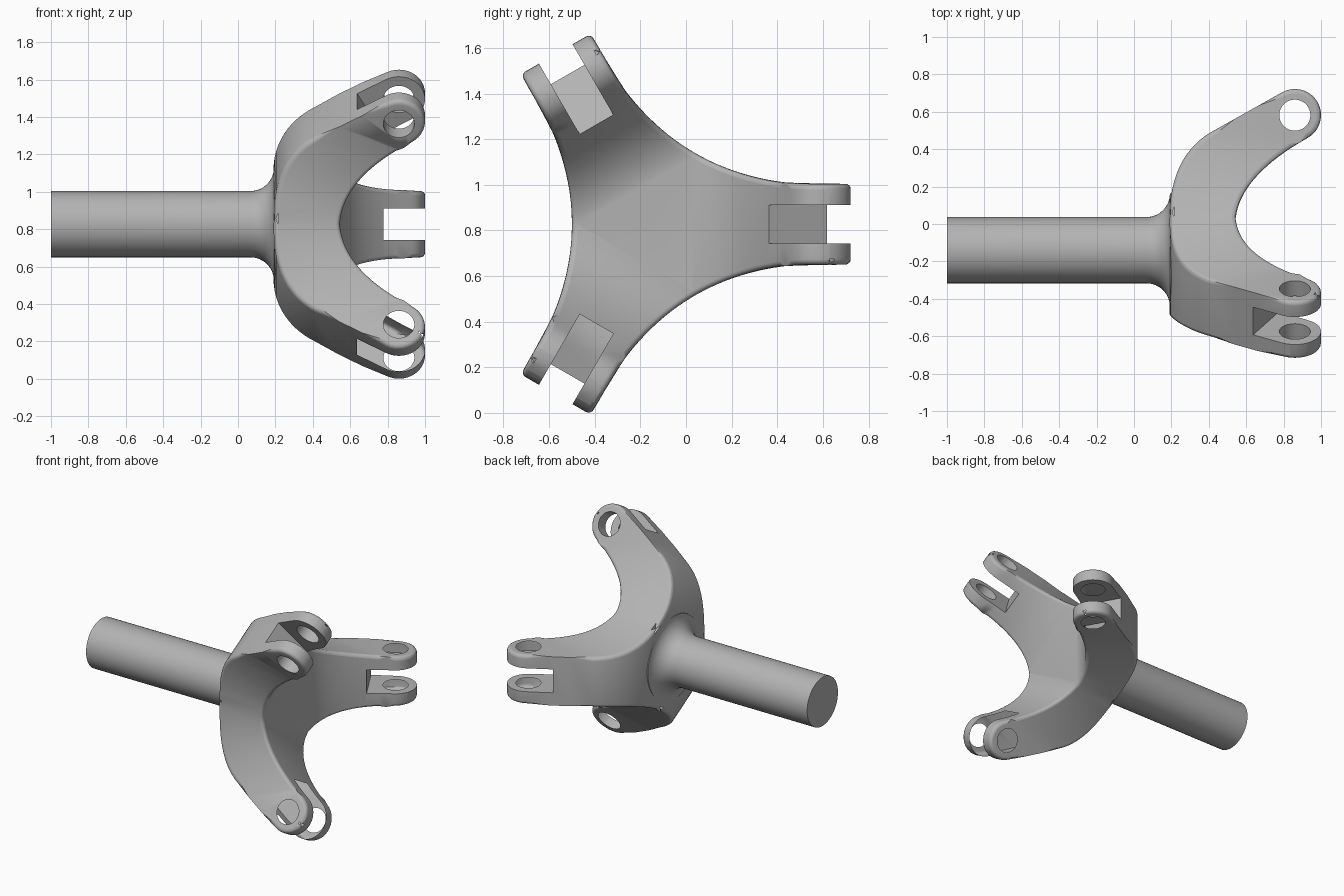
import bpy, bmesh, math
from mathutils import Vector, Matrix
from mathutils.geometry import interpolate_bezier

cube = bpy.data.objects.get("Cube")
if cube:
    bpy.data.objects.remove(cube, do_unlink=True)

CY, CZ = -0.14, 0.827                 # shaft axis
HALF_W, VALLEY, FILLET = 0.177, 0.36, 1.0
EYE, EYE_R = Vector((0.86, 0.722)), 0.14
ALONG = Vector((0.872, 0.489)).normalized()
ACROSS = Vector((-ALONG.y, ALONG.x))
P_MIN = VALLEY * 0.5
ANGLES = [math.radians(a) for a in (0, 120, 240)]

grey = bpy.data.materials.new("grey_metal")
grey.use_nodes = True
grey.diffuse_color = (0.45, 0.45, 0.45, 1)
grey.node_tree.nodes["Principled BSDF"].inputs["Base Color"].default_value = grey.diffuse_color


def place(x, p, t, a):
    """Arm space (axial, radial, sideways) to world space."""
    return Vector((x, CY + p * math.cos(a) - t * math.sin(a),
                   CZ + p * math.sin(a) + t * math.cos(a)))


def make_object(name, bm):
    bmesh.ops.recalc_face_normals(bm, faces=bm.faces)
    mesh = bpy.data.meshes.new(name)
    bm.to_mesh(mesh)
    bm.free()
    mesh.materials.append(grey)
    ob = bpy.data.objects.new(name, mesh)
    bpy.context.collection.objects.link(ob)
    return ob


def activate(ob):
    bpy.ops.object.select_all(action='DESELECT')
    ob.select_set(True)
    bpy.context.view_layer.objects.active = ob


def half_width(p):
    """Arm half width, flaring in an arc towards the valley between arms."""
    if p <= P_MIN + 1e-5:
        return p * math.sqrt(3)
    s = math.sqrt(3) / 2
    r = (s * VALLEY - HALF_W) / (1 - s)
    centre = (VALLEY + r) / 2
    if p >= centre:
        return HALF_W
    return HALF_W + r - math.sqrt(r * r - (centre - p) ** 2)


def bezier(points, n):
    return [v.to_2d() for v in interpolate_bezier(*[Vector((*q, 0)) for q in points], n)]


def eye_arc(side, n=9):
    return [EYE + EYE_R * (math.cos(t) * ACROSS * side + math.sin(t) * ALONG)
            for t in (math.pi / 2 * i / n for i in range(n + 1))]


# Arm profile: outer and inner edges as matching point lists (axial, radial)
outer_arc, inner_arc = eye_arc(1), eye_arc(-1)
curve = bezier([(0.19, P_MIN), (0.19, 0.42), (0.29, 0.56), (0.41, 0.63)], 14)
straight = [curve[-1].lerp(outer_arc[0], k / 3) for k in (1, 2)]
outer = [Vector((0.19, 0))] + curve + straight + outer_arc
inner = [Vector((0.525, 0))] + bezier(
    [(0.545, P_MIN), (0.565, 0.33), (0.70, 0.472), inner_arc[0]], 17)[:-1] + inner_arc

# Three-arm yoke
bm = bmesh.new()
cache = {}


def vert(q, side, a):
    co = place(q.x, q.y, side * half_width(q.y), a)
    key = tuple(round(c, 4) + 0.0 for c in co)
    if key not in cache:
        cache[key] = bm.verts.new(co)
    return cache[key]


def face(corners, a, wall):
    vs = list(dict.fromkeys(vert(q, s, a) for q, s in corners))
    if len(vs) > 2:
        bm.faces.new(vs).material_index = wall


for a in ANGLES:
    for i in range(len(outer) - 1):
        for edge in (outer, inner):
            q, r = edge[i], edge[i + 1]
            face([(q, -1), (q, 1), (r, 1), (r, -1)], a, 0)
        if i > 0:
            for s in (-1, 1):
                face([(outer[i], s), (outer[i + 1], s), (inner[i + 1], s), (inner[i], s)], a, 1)

# Round the rims between side walls and the inner and outer surfaces
rims = [e for e in bm.edges
        if len(e.link_faces) == 2 and sum(f.material_index for f in e.link_faces) == 1]
bmesh.ops.bevel(bm, geom=rims, offset=0.024, offset_type='OFFSET', segments=4,
                profile=0.5, affect='EDGES', clamp_overlap=False)
for f in bm.faces:
    f.material_index = 0
yoke = make_object("three_arm_yoke", bm)

# Cutters for the fork slots and the pin holes
slots, holes = bmesh.new(), bmesh.new()
for a in ANGLES:
    def axis(x, p, t):
        return place(x, p, t, a) - place(0, 0, 0, a)
    u, v, w = axis(*ALONG, 0), axis(*ACROSS, 0), axis(0, 0, 1)
    turn = Matrix((u, v, w)).transposed().to_4x4()
    at_eye = Matrix.Translation(place(*EYE, 0, a)) @ turn
    box = Matrix.Translation((0.073, 0, 0)) @ Matrix.Diagonal((0.5, 0.6, 0.17, 1))
    bmesh.ops.create_cube(slots, size=1, matrix=at_eye @ box)
    bmesh.ops.create_cone(holes, cap_ends=True, segments=40, radius1=0.083,
                          radius2=0.083, depth=0.6, matrix=at_eye)
for name, cutter_bm in (("slot_cutter", slots), ("hole_cutter", holes)):
    cutter = make_object(name, cutter_bm)
    cutter.hide_render = True
    mod = yoke.modifiers.new(name, 'BOOLEAN')
    mod.operation, mod.solver, mod.object = 'DIFFERENCE', 'EXACT', cutter
    activate(yoke)
    bpy.ops.object.modifier_apply(modifier=name)
    bpy.data.objects.remove(cutter, do_unlink=True)

# Round shaft with a filleted root
R, F = 0.177, 0.125
profile = [(-1, 0), (-1, R), (0.192 - F, R)]
profile += [(0.192 - F + F * math.sin(t), R + F - F * math.cos(t))
            for t in (math.pi / 2 * i / 8 for i in range(1, 9))]
profile += [(0.24, R + F), (0.24, 0)]
bm = bmesh.new()
chain = [bm.verts.new(place(x, r, 0, 0)) for x, r in profile]
edges = [bm.edges.new(pair) for pair in zip(chain, chain[1:])]
bmesh.ops.spin(bm, geom=chain + edges, cent=(0, CY, CZ), axis=(1, 0, 0),
               angle=math.tau, steps=48)
bmesh.ops.remove_doubles(bm, verts=bm.verts, dist=1e-4)
shaft = make_object("shaft", bm)

for ob in (yoke, shaft):
    activate(ob)
    bpy.ops.object.shade_smooth_by_angle(angle=math.radians(32))
